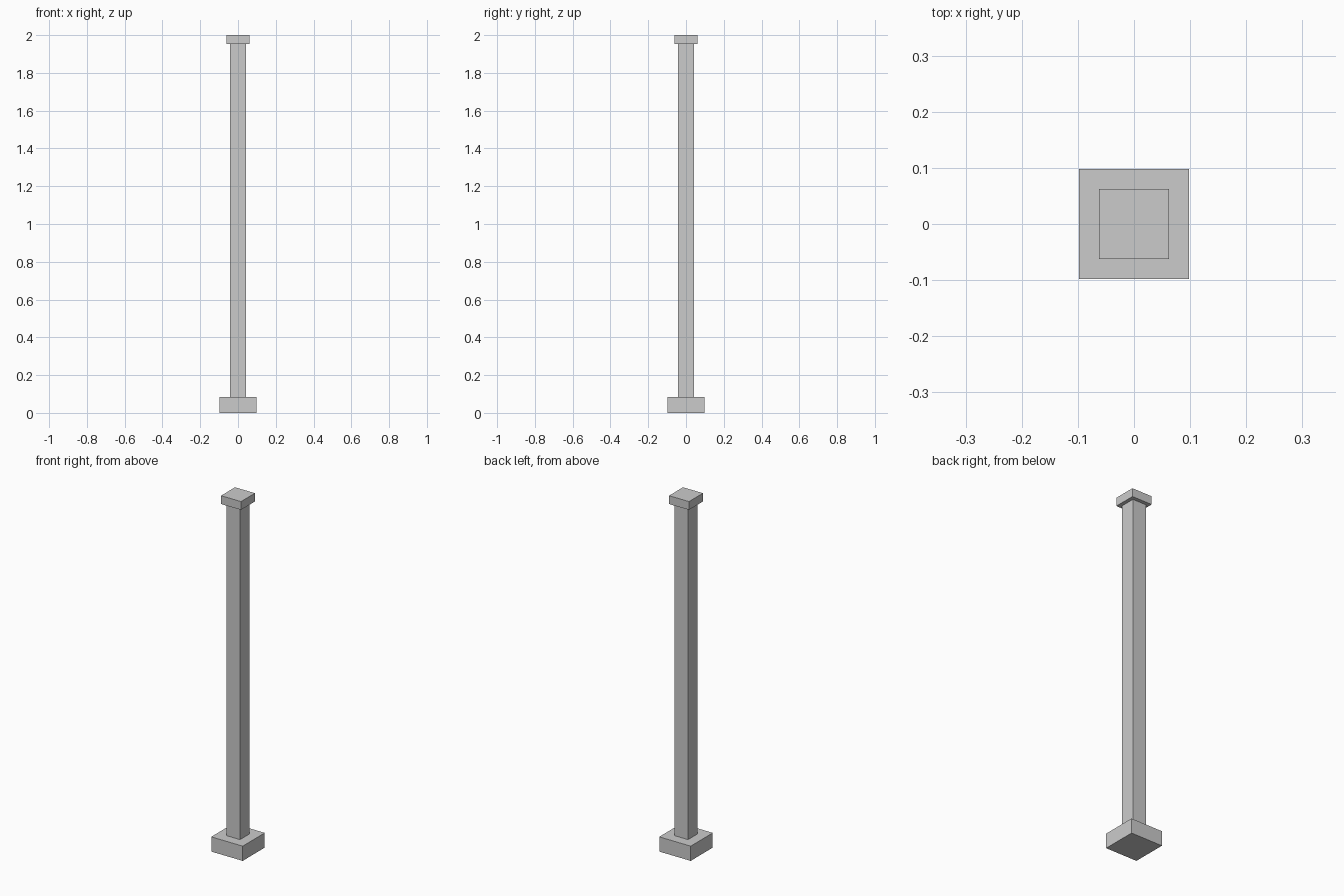
import bpy

if "Cube" in bpy.data.objects:
    bpy.data.objects.remove(bpy.data.objects["Cube"])


def square_block(name, width, z0, z1):
    """Square block of given width spanning z0..z1, centred on the z axis."""
    bpy.ops.mesh.primitive_cube_add(size=1, location=(0, 0, (z0 + z1) / 2))
    ob = bpy.context.object
    ob.name = name
    ob.scale = (width, width, z1 - z0)
    bpy.ops.object.transform_apply(location=False, rotation=False, scale=True)
    return ob


BASE_TOP = 0.083
CAP_BOTTOM = 1.953

# Plinth at the foot, slim shaft, small cap on top
square_block("base", 0.196, 0, BASE_TOP)
square_block("shaft", 0.083, BASE_TOP, CAP_BOTTOM)
square_block("cap", 0.124, CAP_BOTTOM, 2)
